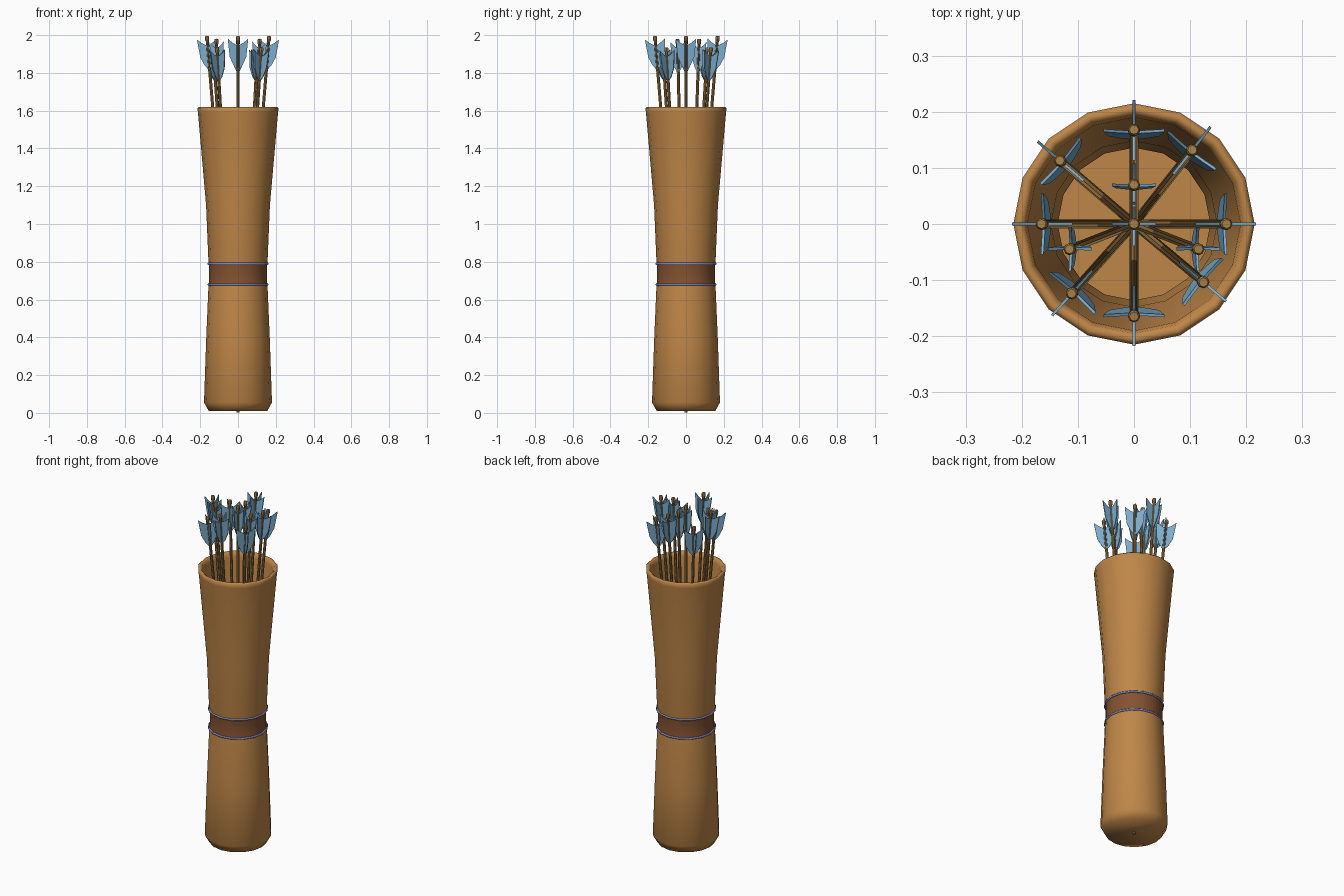
import bpy, bmesh, math
from mathutils import Vector, Matrix

if "Cube" in bpy.data.objects:
    bpy.data.objects.remove(bpy.data.objects["Cube"])


def material(name, rgb):
    m = bpy.data.materials.new(name)
    m.use_nodes = True
    m.diffuse_color = (*rgb, 1)
    m.node_tree.nodes["Principled BSDF"].inputs["Base Color"].default_value = (*rgb, 1)
    return m


LEATHER = material("tan leather", (0.52, 0.24, 0.065))
STRAP = material("dark brown leather", (0.23, 0.085, 0.03))
TRIM = material("blue grey trim", (0.22, 0.25, 0.5))
WOOD = material("arrow wood", (0.4, 0.22, 0.065))
FEATHER = material("blue feather", (0.2, 0.42, 0.62))


def finish(name, bm, mats, angle=None):
    bmesh.ops.recalc_face_normals(bm, faces=bm.faces)
    me = bpy.data.meshes.new(name)
    bm.to_mesh(me)
    bm.free()
    for m in mats:
        me.materials.append(m)
    ob = bpy.data.objects.new(name, me)
    bpy.context.collection.objects.link(ob)
    if angle:
        bpy.ops.object.select_all(action='DESELECT')
        ob.select_set(True)
        bpy.context.view_layer.objects.active = ob
        bpy.ops.object.shade_smooth_by_angle(angle=math.radians(angle))
    return ob


def lathe(bm, profile, sides=16, closed=False):
    """Spin (radius, height) points round z; open ends are capped."""
    rings = [[bm.verts.new((r * math.cos(a), r * math.sin(a), z))
              for a in (math.tau * i / sides for i in range(sides))]
             for r, z in profile]
    pairs = list(zip(rings, rings[1:]))
    if closed:
        pairs.append((rings[-1], rings[0]))
    else:
        bm.faces.new(rings[0])
        bm.faces.new(rings[-1])
    for lo, hi in pairs:
        for i in range(sides):
            j = (i + 1) % sides
            bm.faces.new((lo[i], lo[j], hi[j], hi[i]))


# Quiver body: outer wall, rolled rim, inner wall and floor
bm = bmesh.new()
lathe(bm, [(0.155, 0.01), (0.18, 0.055), (0.168, 0.4), (0.156, 0.68),
           (0.153, 0.7), (0.153, 0.77), (0.156, 0.79), (0.169, 1.1),
           (0.212, 1.59), (0.215, 1.613), (0.206, 1.62), (0.195, 1.613),
           (0.19, 1.59), (0.148, 1.1), (0.136, 0.79), (0.136, 0.68),
           (0.155, 0.06)])
for f in bm.faces:
    c = f.calc_center_median()
    f.material_index = int(0.68 < c.z < 0.79 and c.xy.length > 0.142)
finish("quiver_body", bm, [LEATHER, STRAP], 80)

# Trim rings above and below the strap
for name, z in (("lower_trim_ring", 0.68), ("upper_trim_ring", 0.79)):
    bm = bmesh.new()
    section = [(0.156 + 0.006 * math.cos(a), z + 0.006 * math.sin(a))
               for a in (math.tau * i / 6 for i in range(6))]
    lathe(bm, section, closed=True)
    finish(name, bm, [TRIM], 80)


def arrow(name, x, y, top, width=1.0, radial=True):
    """Arrow leaning from the middle of the floor to (x, y, top)."""
    tip = Vector((x, y, top))
    length = tip.length
    bm = bmesh.new()
    # shaft with a rounded nock
    lathe(bm, [(0.008, 0.002), (0.008, length - 0.03), (0.011, length - 0.022),
               (0.011, length - 0.006), (0.008, length)], sides=8)
    # four feather vanes
    outline = [(0.004, -0.18), (0.024, -0.155), (0.044, -0.11),
               (0.054, -0.015), (0.03, -0.035), (0.004, -0.05)]
    for k in range(4):
        turn = Matrix.Rotation(k * math.pi / 2, 3, 'Z')
        sides = [[bm.verts.new(turn @ Vector((r * width, t, length + h)))
                  for r, h in outline] for t in (-0.0025, 0.0025)]
        faces = [bm.faces.new(s) for s in sides]
        for i in range(len(outline)):
            j = (i + 1) % len(outline)
            faces.append(bm.faces.new((sides[0][i], sides[0][j],
                                       sides[1][j], sides[1][i])))
        for f in faces:
            f.material_index = 1
    # lean the arrow, one vane pointing outward
    axis = tip.normalized()
    out = Vector((x, y, 0)) if radial else Vector((0, 1, 0))
    side = axis.cross(out).normalized()
    out = side.cross(axis)
    bm.transform(Matrix((out, side, axis)).transposed().to_4x4())
    finish(name, bm, [WOOD, FEATHER], 40)


# Tall arrows on the axes
for name, x, y in (("back", 0, 0.168), ("left", 0.165, 0),
                   ("front", 0, -0.165), ("right", -0.165, 0)):
    arrow(name + "_tall_arrow", x, y, 1.995)

# Shorter arrows on the diagonals
for name, x, y in (("back_left", 0.104, 0.132), ("front_left", 0.124, -0.104),
                   ("front_right", -0.111, -0.124), ("back_right", -0.132, 0.113)):
    arrow(name + "_short_arrow", x, y, 1.935)

# Slim inner arrows
for name, x, y in (("centre", 0, 0), ("inner_back", 0, 0.07),
                   ("inner_left", 0.115, -0.045), ("inner_right", -0.115, -0.045)):
    arrow(name + "_arrow", x, y, 1.98, 0.72, radial=False)
